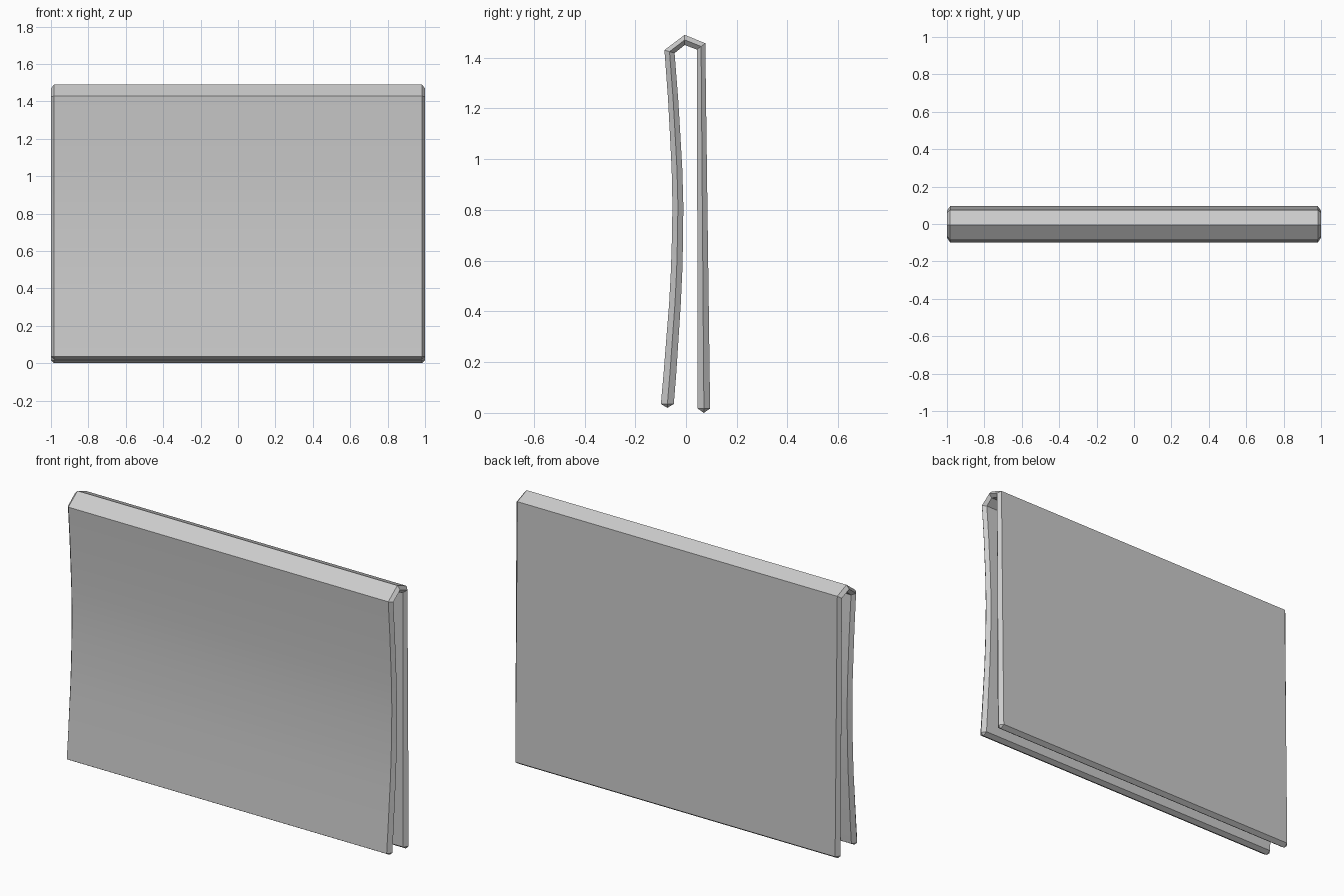
import bpy, bmesh, math

if "Cube" in bpy.data.objects:
    bpy.data.objects.remove(bpy.data.objects["Cube"])

# Profile stations along the folded sheet: outer (y, z), inner (y, z)
front = [(-0.0735, 0.035, 0.0255), (-0.063, 0.16, 0.025), (-0.053, 0.3, 0.024),
         (-0.0435, 0.43, 0.023), (-0.037, 0.56, 0.0225), (-0.0335, 0.69, 0.022),
         (-0.032, 0.82, 0.0215), (-0.0355, 0.96, 0.021), (-0.043, 1.1, 0.0205),
         (-0.051, 1.24, 0.02)]                       # centre y, z, half thickness
stations = [((c - t, z), (c + t, z)) for c, z, t in front]
stations += [((-0.085, 1.43), (-0.045, 1.418)),      # front fold
             ((-0.005, 1.49), (-0.005, 1.45)),       # apex
             ((0.076, 1.457), (0.043, 1.432)),       # back fold
             ((0.095, 0.017), (0.046, 0.017))]       # back hem
TIPS = {0: (-0.0735, 0.02), len(stations) - 1: (0.0705, 0.0)}
RIM, EDGE = 0.983, 1.0

bm = bmesh.new()


def pair(p, x):
    return [bm.verts.new((s * x, p[0], p[1])) for s in (-1, 1)]


rows = []
for o, i in stations:
    mid = ((o[0] + i[0]) / 2, (o[1] + i[1]) / 2)
    rows.append((pair(o, RIM), pair(i, RIM), pair(mid, EDGE)))

# Panels plus pointed side rims
for (o, i, m), (o2, i2, m2) in zip(rows, rows[1:]):
    bm.faces.new((o[0], o[1], o2[1], o2[0]))
    bm.faces.new((i[0], i2[0], i2[1], i[1]))
    for s in (0, 1):
        bm.faces.new((o[s], o2[s], m2[s], m[s]))
        bm.faces.new((m[s], m2[s], i2[s], i[s]))

# Pointed hems
for k, tip in TIPS.items():
    o, i, m = rows[k]
    t = pair(tip, RIM)
    for side in (o, i):
        bm.faces.new((side[0], side[1], t[1], t[0]))
        for s in (0, 1):
            bm.faces.new((side[s], m[s], t[s]))

bmesh.ops.recalc_face_normals(bm, faces=bm.faces)
mesh = bpy.data.meshes.new("folded_sheet")
bm.to_mesh(mesh)
bm.free()
sheet = bpy.data.objects.new("folded_sheet", mesh)
bpy.context.collection.objects.link(sheet)
bpy.context.view_layer.objects.active = sheet
sheet.select_set(True)
bpy.ops.object.shade_smooth_by_angle(angle=math.radians(20))
